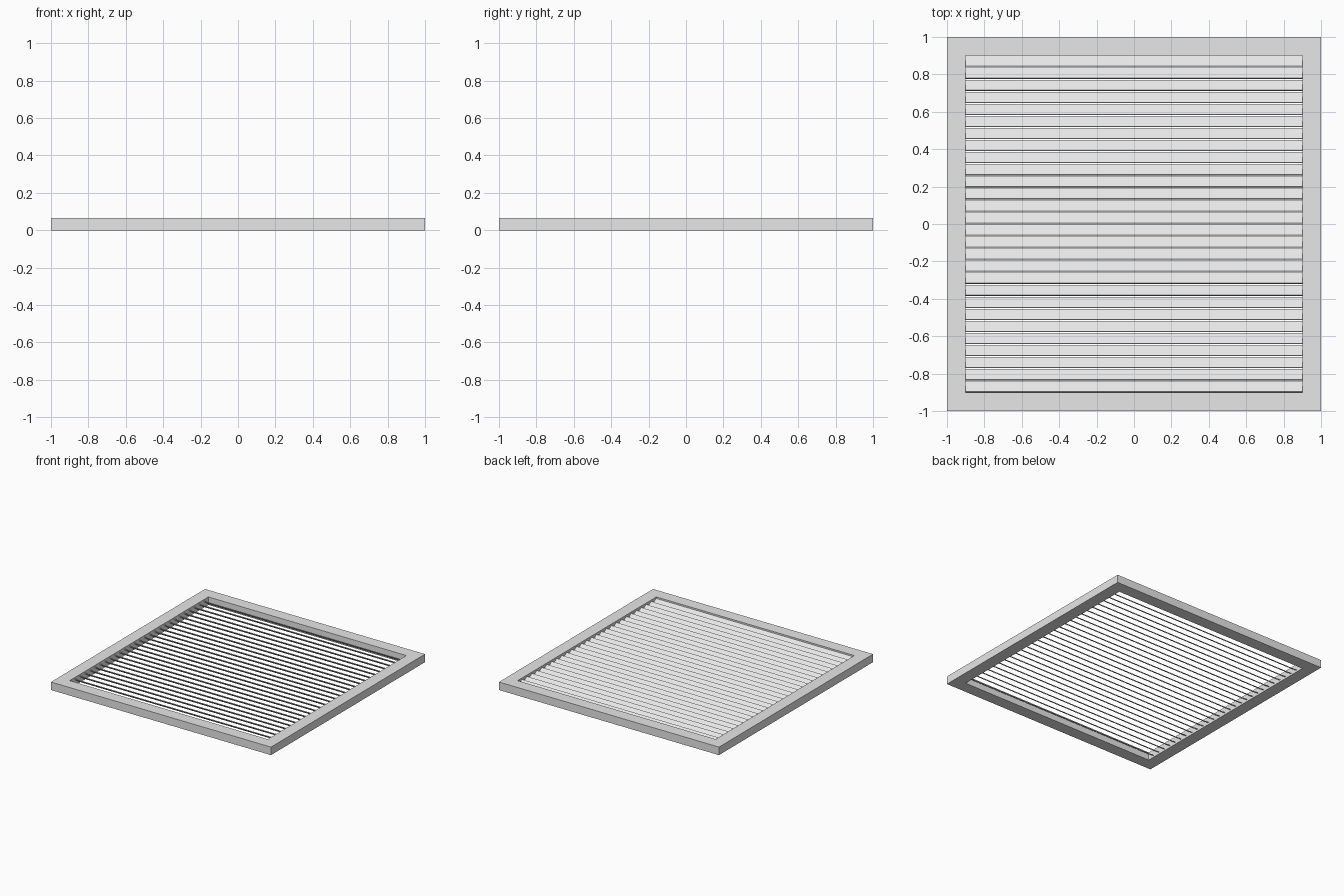
import bpy
import math
from mathutils import Matrix

cube = bpy.data.objects.get("Cube")
if cube:
    bpy.data.objects.remove(cube, do_unlink=True)

HEIGHT = 0.066
INNER = 0.9
SLATS = 28
TILT = math.radians(35)
LENGTH, THICK = 0.068, 0.006

# One grey finish for everything
grey = bpy.data.materials.new("light_grey")
grey.use_nodes = True
colour = (0.8, 0.8, 0.8, 1)
grey.diffuse_color = colour
grey.node_tree.nodes["Principled BSDF"].inputs["Base Color"].default_value = colour


def add_object(name, verts, faces):
    mesh = bpy.data.meshes.new(name)
    mesh.from_pydata(verts, [], faces)
    mesh.materials.append(grey)
    obj = bpy.data.objects.new(name, mesh)
    bpy.context.collection.objects.link(obj)
    return obj


# Square frame: four rings of corners joined into a closed band
corners = [(-1, -1), (1, -1), (1, 1), (-1, 1)]
rings = [(1, 0), (1, HEIGHT), (INNER, HEIGHT), (INNER, 0)]
verts = [(x * r, y * r, z) for r, z in rings for x, y in corners]
faces = []
for ring in range(4):
    a, b = ring * 4, (ring + 1) % 4 * 4
    for i in range(4):
        j = (i + 1) % 4
        faces.append((a + i, a + j, b + j, b + i))
add_object("frame", verts, faces)

# Tilted louvre slats, high edge to the front
span = LENGTH * math.cos(TILT) + THICK * math.sin(TILT)
first = -INNER + span / 2
pitch = (2 * INNER - span) / (SLATS - 1)
for i in range(SLATS):
    bpy.ops.mesh.primitive_cube_add(size=1)
    slat = bpy.context.object
    slat.name = f"slat_{i + 1}"
    slat.data.transform(Matrix.Rotation(-TILT, 4, "X")
                        @ Matrix.Diagonal((2 * INNER, LENGTH, THICK, 1)))
    slat.location = (0, first + i * pitch, HEIGHT / 2)
    slat.data.materials.append(grey)
